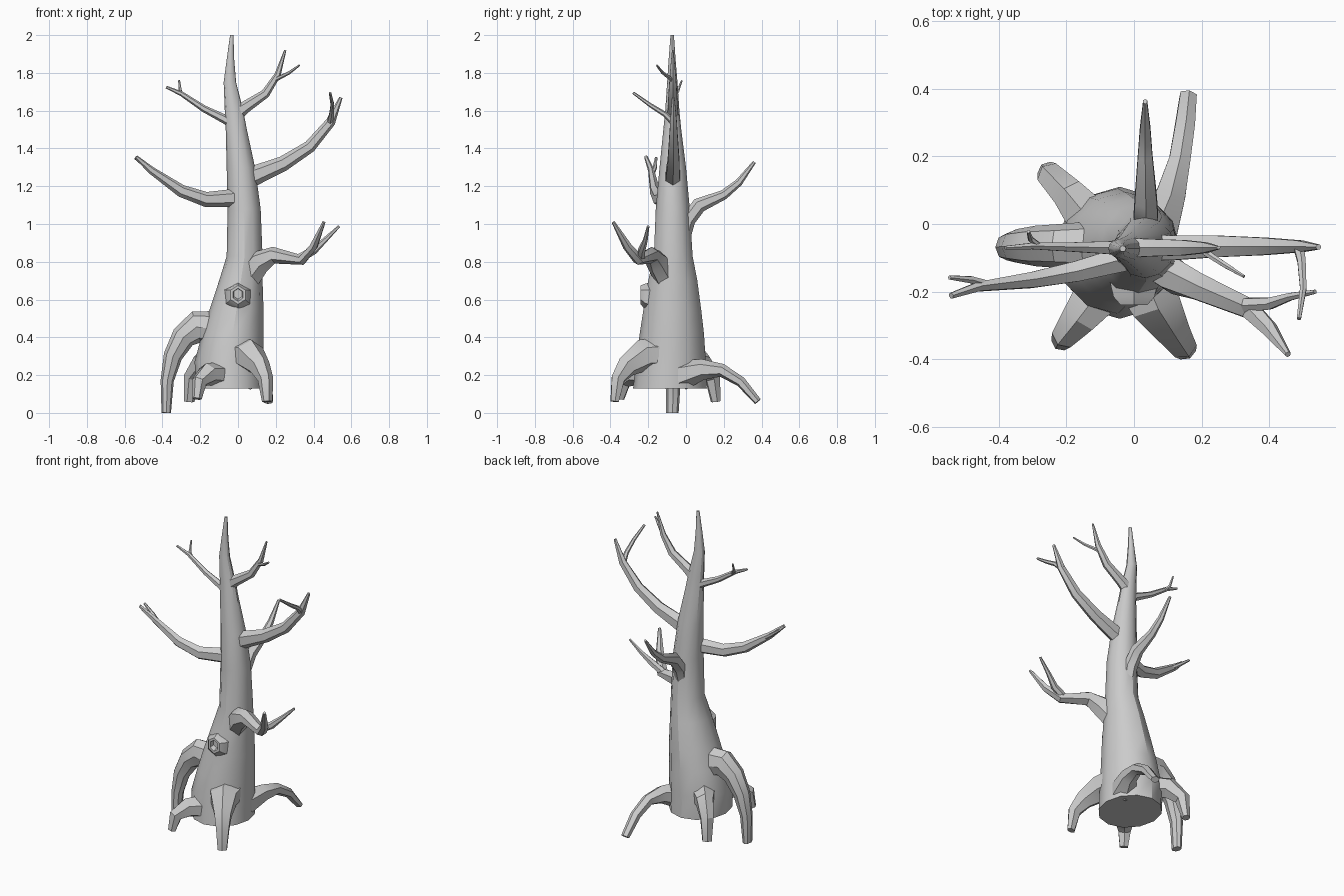
import bpy, bmesh
from math import cos, sin, tau
from mathutils import Vector as V


def loft(name, rings, angle=0.55):
    """Skin a list of equal-sided rings and cap both ends."""
    bm = bmesh.new()
    vs = [[bm.verts.new(p) for p in r] for r in rings]
    n = len(rings[0])
    for a, b in zip(vs, vs[1:]):
        for i in range(n):
            j = (i + 1) % n
            bm.faces.new((a[i], a[j], b[j], b[i]))
    bm.faces.new(vs[0][::-1])
    bm.faces.new(vs[-1])
    bmesh.ops.recalc_face_normals(bm, faces=bm.faces)
    for f in bm.faces:
        f.smooth = True
    for e in bm.edges:
        e.smooth = e.calc_face_angle(0) < angle
    me = bpy.data.meshes.new(name)
    bm.to_mesh(me)
    bm.free()
    ob = bpy.data.objects.new(name, me)
    bpy.context.collection.objects.link(ob)
    return ob


def ring(c, u, v, a, b, n, turn=0.0):
    return [c + u * a * cos(tau * (i + turn) / n) + v * b * sin(tau * (i + turn) / n)
            for i in range(n)]


def limb(name, pts, n=6):
    """Tapered limb through points (x, y, z, half width, half depth)."""
    c = [V(p[:3]) for p in pts]
    flat = c[-1] - c[0]
    side = V((-flat.y, flat.x, 0)).normalized()
    rings = []
    for i, p in enumerate(pts):
        t = V()
        if i:
            t += (c[i] - c[i - 1]).normalized()
        if i < len(c) - 1:
            t += (c[i + 1] - c[i]).normalized()
        t.normalize()
        up = t.cross(side).normalized()
        s = up.cross(t).normalized()
        rings.append(ring(c[i], s, up, p[3], p[4], n, 0.5 if n == 6 else 0))
    return loft(name, rings)


X, Y, Z = V((1, 0, 0)), V((0, 1, 0)), V((0, 0, 1))

# Trunk: z, x min, x max, y min, y max
trunk = [(.13, -.22, .135, -.28, .11), (.27, -.23, .135, -.265, .105),
         (.42, -.19, .135, -.245, .095), (.55, -.15, .135, -.225, .08),
         (.70, -.10, .13, -.20, .06), (.83, -.06, .13, -.17, .035),
         (1.08, -.055, .12, -.16, .02), (1.30, -.06, .09, -.14, 0),
         (1.50, -.065, .047, -.12, -.025), (1.60, -.07, .028, -.11, -.035),
         (1.75, -.076, -.01, -.10, -.045), (1.87, -.06, -.02, -.092, -.055),
         (2.0, -.042, -.024, -.082, -.064)]
loft("trunk", [ring(V(((a + b) / 2, (c + d) / 2, z)), X, Y, (b - a) / 2, (d - c) / 2, 12)
               for z, a, b, c, d in trunk])

# Hollow knot on the front
knot = [(-.16, .61, .085, .085), (-.215, .615, .07, .07), (-.24, .625, .045, .05),
        (-.24, .625, .03, .034), (-.215, .63, .024, .028)]
loft("knot", [ring(V((0, y, z)), X, Z, a, b, 6, .5) for y, z, a, b in knot])

# Branches
limb("left_branch", [(.02, -.09, 1.14, .045, .05), (-.17, -.14, 1.13, .035, .04),
                     (-.30, -.165, 1.175, .027, .033), (-.46, -.185, 1.285, .016, .02),
                     (-.54, -.212, 1.355, .01, .01)])
limb("left_twig", [(-.43, -.18, 1.265, .014, .014), (-.48, -.165, 1.30, .012, .012),
                   (-.545, -.158, 1.35, .007, .007)])
limb("right_branch", [(.02, -.07, 1.23, .045, .06), (.12, -.07, 1.27, .042, .05),
                      (.24, -.066, 1.32, .037, .04), (.38, -.066, 1.41, .03, .033),
                      (.49, -.066, 1.54, .02, .026), (.545, -.068, 1.67, .008, .009)])
limb("right_twig", [(.485, -.06, 1.53, .018, .018), (.495, -.11, 1.58, .014, .014),
                    (.50, -.19, 1.63, .011, .011), (.487, -.28, 1.695, .007, .007)])
limb("upper_right_branch", [(-.02, -.07, 1.58, .035, .045), (.04, -.07, 1.62, .03, .032),
                            (.145, -.07, 1.69, .026, .024), (.21, -.07, 1.79, .018, .017),
                            (.25, -.07, 1.92, .005, .006)])
limb("upper_right_twig", [(.19, -.07, 1.76, .012, .012), (.27, -.122, 1.80, .009, .009),
                          (.325, -.155, 1.84, .005, .005)])
limb("upper_left_branch", [(-.02, -.07, 1.53, .03, .03), (-.07, -.07, 1.555, .022, .024),
                           (-.18, -.068, 1.61, .016, .018), (-.30, -.065, 1.69, .011, .013),
                           (-.38, -.07, 1.725, .006, .007)])
limb("upper_left_twig", [(-.28, -.065, 1.675, .01, .01), (-.305, -.045, 1.70, .009, .009),
                         (-.312, -.022, 1.76, .005, .005)])
limb("front_branch", [(.06, -.11, .72, .06, .07), (.12, -.155, .80, .055, .065),
                      (.19, -.185, .835, .045, .045), (.34, -.25, .81, .034, .027),
                      (.40, -.31, .88, .026, .022), (.455, -.385, 1.01, .009, .009)])
limb("front_twig", [(.31, -.24, .81, .024, .024), (.40, -.235, .86, .02, .022),
                    (.46, -.215, .915, .013, .014), (.535, -.20, .988, .007, .007)])
limb("back_branch", [(.035, -.02, .88, .04, .03), (.035, .01, 1.02, .042, .04),
                     (.035, .07, 1.10, .038, .04), (.033, .20, 1.155, .025, .026),
                     (.033, .28, 1.22, .018, .02), (.033, .362, 1.328, .007, .009)])

# Roots
limb("left_root", [(-.10, -.065, .44, .075, .10), (-.22, -.065, .455, .065, .085),
                   (-.29, -.065, .40, .06, .065), (-.345, -.065, .30, .05, .05),
                   (-.375, -.068, .17, .04, .035), (-.38, -.072, 0, .033, .025)], 8)
limb("front_right_root", [(.02, -.13, .31, .11, .09), (.06, -.23, .305, .085, .085),
                          (.115, -.315, .245, .055, .06), (.145, -.36, .18, .042, .04),
                          (.155, -.378, .06, .03, .022)])
limb("front_left_root", [(-.08, -.17, .20, .09, .07), (-.16, -.275, .205, .06, .06),
                         (-.205, -.33, .165, .04, .042), (-.218, -.35, .075, .027, .024)])
limb("back_left_root", [(-.12, 0, .27, .08, .08), (-.19, .085, .265, .055, .065),
                        (-.245, .14, .19, .042, .045), (-.258, .158, .06, .03, .024)])
limb("back_right_root", [(.06, -.02, .20, .08, .08), (.11, .09, .23, .05, .055),
                         (.135, .19, .225, .036, .035), (.15, .29, .165, .033, .028),
                         (.16, .38, .06, .028, .02)])
